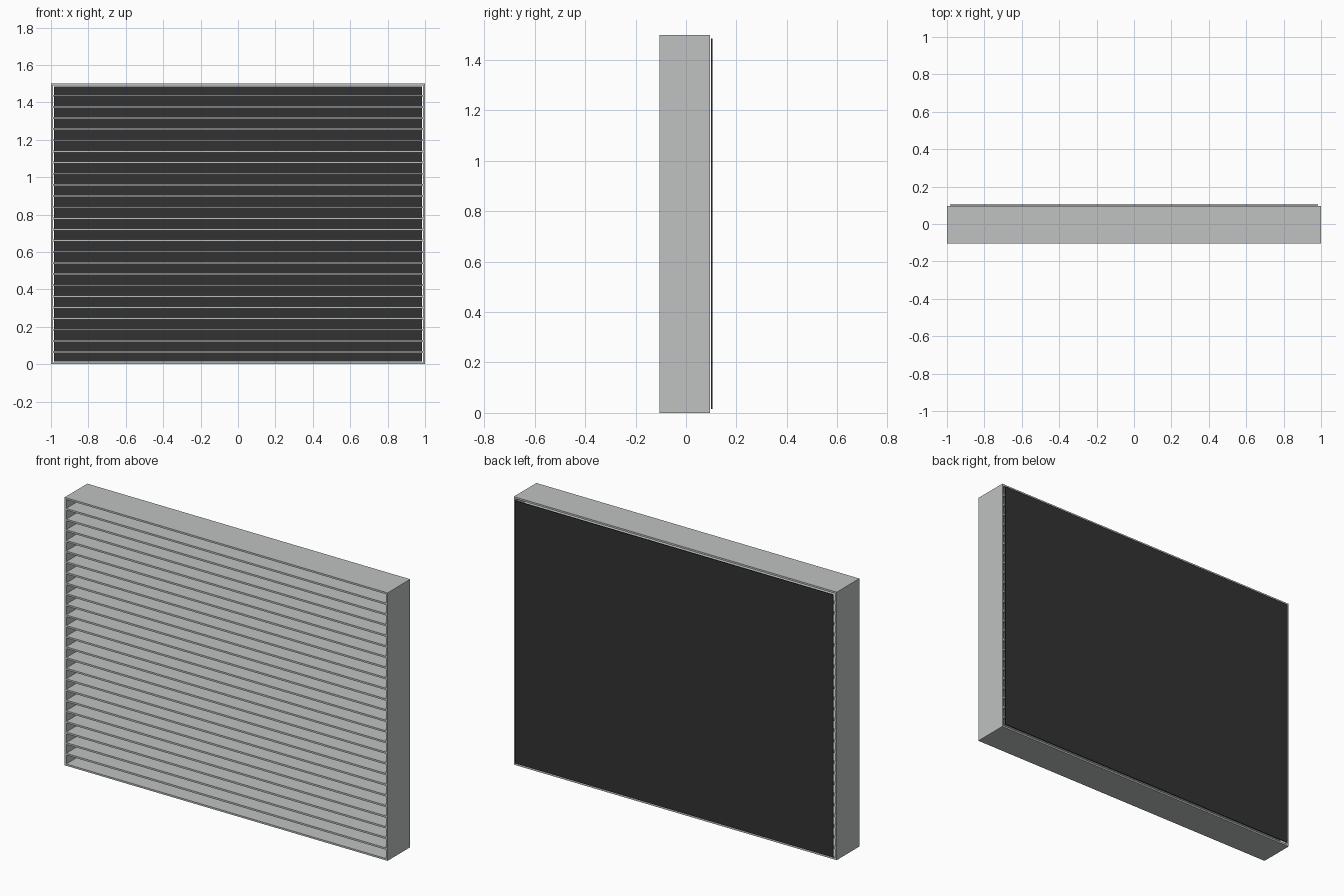
import bpy

if "Cube" in bpy.data.objects:
    bpy.data.objects.remove(bpy.data.objects["Cube"])

W, H = 2.0, 1.5              # outer size
Y0, Y1 = -0.105, 0.095       # frame depth range
T = 0.01                     # wall and slat thickness
OPENINGS = 25


def material(name, rgb):
    m = bpy.data.materials.new(name)
    m.diffuse_color = (*rgb, 1.0)
    m.use_nodes = True
    m.node_tree.nodes["Principled BSDF"].inputs["Base Color"].default_value = m.diffuse_color
    return m


metal = material("light grey metal", (0.52, 0.54, 0.53))
dark = material("dark mesh", (0.032, 0.032, 0.032))


def box(name, x0, x1, y0, y1, z0, z1, mat):
    bpy.ops.mesh.primitive_cube_add(
        size=1, location=((x0 + x1) / 2, (y0 + y1) / 2, (z0 + z1) / 2))
    ob = bpy.context.object
    ob.name = name
    ob.scale = (x1 - x0, y1 - y0, z1 - z0)
    bpy.ops.object.transform_apply(location=False, rotation=False, scale=True)
    ob.data.materials.append(mat)
    return ob


# Outer frame: one rectangular ring extruded through the depth
ring = []
for x, z in ((-1, 0), (1, 0), (1, 1), (-1, 1)):
    for inset in (0, T):
        for y in (Y0, Y1):
            ring.append((x * (W / 2 - inset), y, H - inset if z else inset))
faces = []
for i in range(4):
    a, b = 4 * i, 4 * ((i + 1) % 4)
    faces += [(a, b, b + 2, a + 2), (a + 1, a + 3, b + 3, b + 1),
              (a, a + 1, b + 1, b), (a + 2, b + 2, b + 3, a + 3)]
mesh = bpy.data.meshes.new("frame")
mesh.from_pydata(ring, [], faces)
mesh.materials.append(metal)
frame = bpy.data.objects.new("frame", mesh)
bpy.context.collection.objects.link(frame)

# Horizontal louvre slats, evenly spaced
pitch = (H - T) / OPENINGS
slat = box("slats", -W / 2 + T, W / 2 - T, Y0, Y1, pitch, pitch + T, metal)
arr = slat.modifiers.new("repeat", 'ARRAY')
arr.count = OPENINGS - 1
arr.use_relative_offset = False
arr.use_constant_offset = True
arr.constant_offset_displace = (0, 0, pitch)

# Thin dark backing screen, standing just off the frame
box("back_screen", -W / 2 + 0.015, W / 2 - 0.015, 0.1, 0.105, 0.015, H - 0.015, dark)
